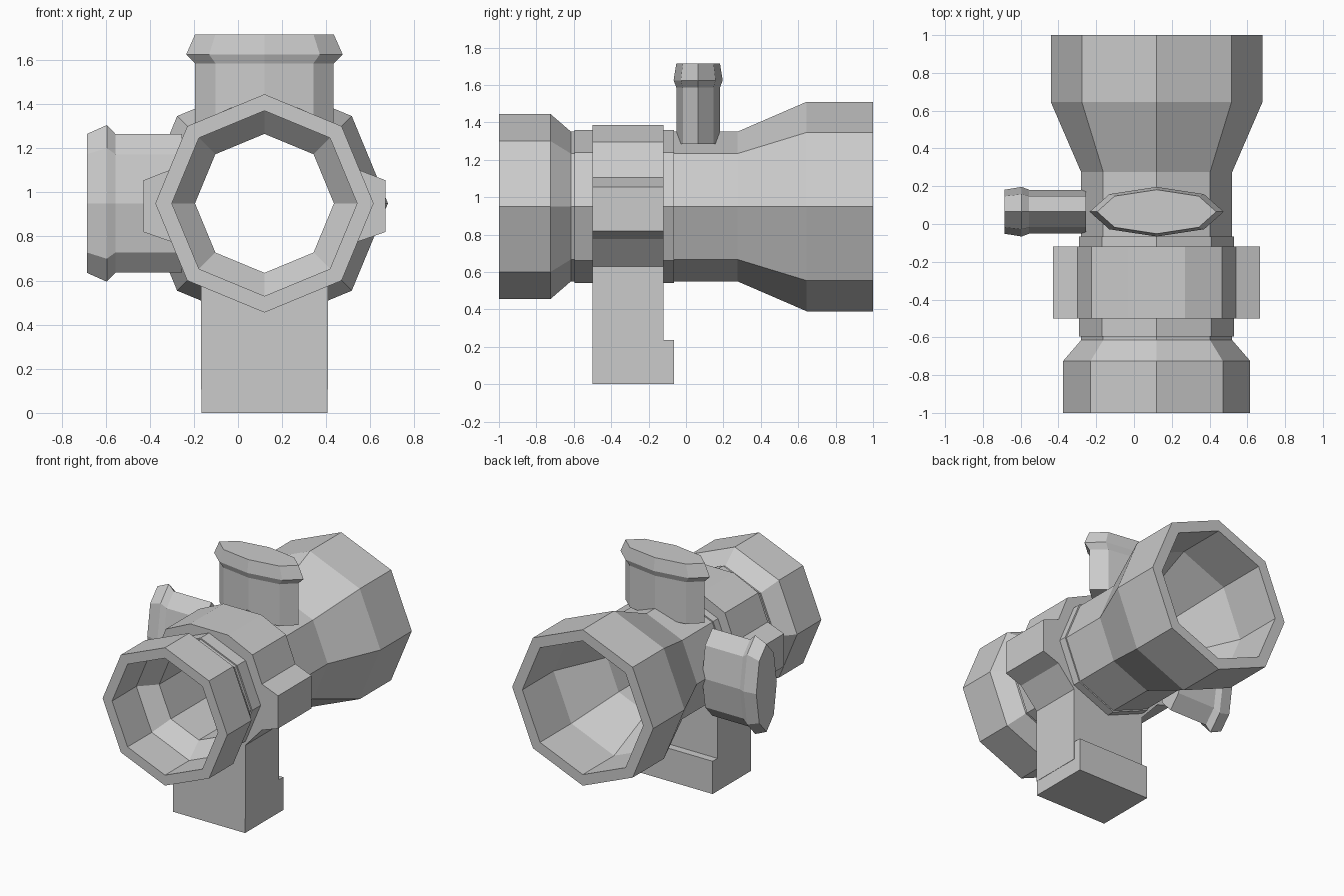
import bpy, bmesh, math
from mathutils import Matrix

if "Cube" in bpy.data.objects:
    bpy.data.objects.remove(bpy.data.objects["Cube"])

CX, CZ = 0.12, 0.95   # optical axis runs along y through here
TY = 0.065            # y position of both turrets


def finish(bm, name):
    bmesh.ops.recalc_face_normals(bm, faces=bm.faces)
    me = bpy.data.meshes.new(name)
    bm.to_mesh(me)
    bm.free()
    ob = bpy.data.objects.new(name, me)
    bpy.context.collection.objects.link(ob)
    return ob


def lathe(name, profile, matrix, closed):
    """Spin (height, radius) points into an eight-sided body about local z."""
    bm = bmesh.new()
    rings = []
    for h, r in profile:
        rings.append([bm.verts.new((r * math.cos(k * math.pi / 4),
                                    r * math.sin(k * math.pi / 4), h)) for k in range(8)])
    pairs = list(zip(rings, rings[1:]))
    if closed:
        pairs.append((rings[-1], rings[0]))
    else:
        bm.faces.new(rings[0])
        bm.faces.new(rings[-1])
    for a, b in pairs:
        for k in range(8):
            n = (k + 1) % 8
            bm.faces.new((a[k], a[n], b[n], b[k]))
    bm.transform(matrix)
    return finish(bm, name)


def extrude(name, pts, matrix, depth):
    """Extrude a flat outline along local z."""
    bm = bmesh.new()
    face = bm.faces.new([bm.verts.new((x, y, 0)) for x, y in pts])
    out = bmesh.ops.extrude_face_region(bm, geom=[face])
    bmesh.ops.translate(bm, vec=(0, 0, depth),
                        verts=[v for v in out["geom"] if isinstance(v, bmesh.types.BMVert)])
    bm.transform(matrix)
    return finish(bm, name)


along_y = Matrix.Translation((CX, 0, CZ)) @ Matrix.Rotation(-math.pi / 2, 4, 'X')

# Hollow main tube with flared eyepiece (front) and objective bell (back)
lathe("scope_tube", [(-1, .495), (-.725, .495), (-.615, .40), (.275, .40), (.645, .56), (1, .56),
                     (1, .48), (.645, .48), (.275, .315), (-.615, .315), (-.725, .42), (-1, .42)],
      along_y, True)

# Thin sleeve under the mount
lathe("tube_sleeve", [(-.595, .41), (-.065, .41), (-.065, .36), (-.595, .36)], along_y, True)

# Turrets: flattened octagons with a flared cap
turret = [(.335, .314), (.635, .314), (.675, .355), (.765, .315)]
flat = Matrix.Diagonal((1, .37, 1, 1))
lathe("top_turret", turret, Matrix.Translation((CX, TY, CZ)) @ flat, False)
lathe("side_turret", turret, Matrix.Translation((CX - .04, TY, CZ))
      @ Matrix.Rotation(-math.pi / 2, 4, 'Y') @ flat, False)

# Mount: clamp ring with side tabs and post, mirrored about the axis
half = [(.15, .435), (.345, .345), (.42, .155), (.548, .105), (.548, -.13),
        (.42, -.175), (.288, -.32), (.288, -.845)]
outline = half + [(-x, z) for x, z in reversed(half)]
to_front = Matrix.Translation((CX, -.12, CZ)) @ Matrix.Rotation(math.pi / 2, 4, 'X')
mount = extrude("mount", outline, to_front, .38)

# Bore through the mount for the tube
bore = lathe("mount_bore", [(-.8, .37), (.3, .37)], along_y, False)
bore.hide_render = True
bore.hide_viewport = True
cut = mount.modifiers.new("bore", 'BOOLEAN')
cut.object = bore
cut.operation = 'DIFFERENCE'
cut.solver = 'EXACT'

# Foot plate with raised back lip, L profile in y-z extruded along x
along_x = Matrix(((0, 0, 1, CX - .286), (1, 0, 0, 0), (0, 1, 0, 0), (0, 0, 0, 1)))
extrude("mount_foot", [(-.5, 0), (-.065, 0), (-.065, .235), (-.12, .235), (-.12, .105), (-.5, .105)],
        along_x, .572)
